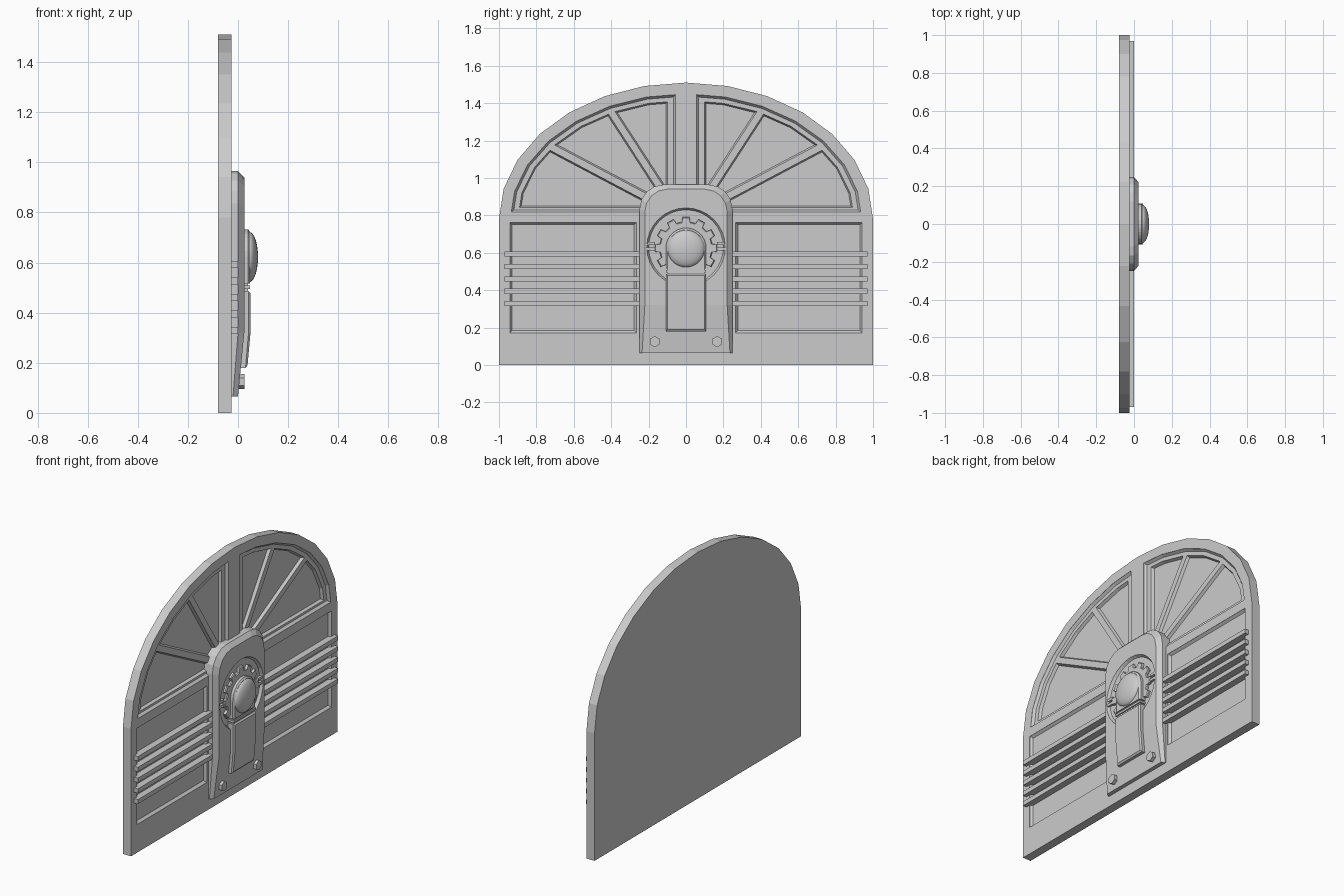
import bpy, bmesh, math
from mathutils import Vector as V

if "Cube" in bpy.data.objects:
    bpy.data.objects.remove(bpy.data.objects["Cube"])

def loft(name, stacks):
    """Closed solids; each stack is a list of equal-length 3D loops."""
    bm = bmesh.new()
    for loops in stacks:
        rings = [[bm.verts.new(p) for p in lp] for lp in loops]
        n = len(rings[0])
        for a, b in zip(rings, rings[1:]):
            for i in range(n):
                j = (i + 1) % n
                bm.faces.new((a[i], a[j], b[j], b[i]))
        bm.faces.new(rings[0])
        bm.faces.new(rings[-1])
    bmesh.ops.recalc_face_normals(bm, faces=bm.faces)
    me = bpy.data.meshes.new(name)
    bm.to_mesh(me)
    bm.free()
    ob = bpy.data.objects.new(name, me)
    bpy.context.collection.objects.link(ob)
    return ob

def at(poly, x, s=1):
    return [(x, s * y, z) for y, z in poly]

def slab(poly, x0, x1, s=1):
    return [at(poly, x0, s), at(poly, x1, s)]

def rect(y0, y1, z0, z1):
    return [(y0, z0), (y1, z0), (y1, z1), (y0, z1)]

def ring(r, cz, n, off=0):
    return [(r * math.cos(off + i * math.tau / n), cz + r * math.sin(off + i * math.tau / n)) for i in range(n)]

def clip(poly, p, d):
    """Keep the part of a convex polygon left of the line through p along d."""
    side = lambda q: d[0] * (q[1] - p[1]) - d[1] * (q[0] - p[0])
    out = []
    for a, b in zip(poly, poly[1:] + poly[:1]):
        sa, sb = side(a), side(b)
        if sa >= 0:
            out.append(a)
        if sa * sb < 0:
            t = sa / (sa - sb)
            out.append((a[0] + t * (b[0] - a[0]), a[1] + t * (b[1] - a[1])))
    res = []
    for q in out:
        if all(math.dist(q, r) > 0.025 for r in res):
            res.append(q)
    return res

def inset(poly, d):
    """Inset a convex counter-clockwise polygon."""
    out = []
    for i, q in enumerate(poly):
        q, a, b = V(q), V(poly[i - 1]), V(poly[(i + 1) % len(poly)])
        e, f = (q - a).normalized(), (b - q).normalized()
        n, m = V((-e.y, e.x)), V((-f.y, f.x))
        out.append(tuple(q + (n + m) * d / (1 + n.dot(m))))
    return out

def recess(poly, top, floor, d, s):
    return [at(poly, 0.02, s), at(poly, top, s), at(inset(poly, d), floor, s)]

def cut(ob, cutter):
    m = ob.modifiers.new("cut", 'BOOLEAN')
    m.operation, m.solver, m.object = 'DIFFERENCE', 'EXACT', cutter
    bpy.context.view_layer.objects.active = ob
    bpy.ops.object.modifier_apply(modifier=m.name)
    bpy.data.objects.remove(cutter)

def arch(a, b, cz=0.78, n=7):
    return [(a * math.cos(i * math.pi / 2 / n), cz + b * math.sin(i * math.pi / 2 / n)) for i in range(2 * n + 1)]

# Arched door slab
door = loft("door_slab", [slab([(-1, 0), (1, 0)] + arch(1, 0.73), -0.08, -0.025)])

# Recessed fan windows and lower panels
def quarter(a, b, y, z):
    p = [(-a, 0), (a, 0)] + arch(a, b)
    return clip(clip(p, (y, 0), (0, -1)), (0, z), (1, 0))

fan = quarter(0.94, 0.67, 0.055, 0.818)
panel = rect(0.265, 0.942, 0.172, 0.762)
cut(door, loft("recess_cutter", [recess(p, -0.026, -0.041, 0.012, s)
                                 for p in (fan, panel) for s in (1, -1)]))

# Panes between the radiating bars
glass = quarter(0.90, 0.635, 0.10, 0.843)
bars = [((0.21, 0.895), (0.72, 1.165)), ((0.145, 0.96), (0.395, 1.345))]
def edge(bar, o):
    p, q = V(bar[0]), V(bar[1])
    d = (q - p).normalized()
    return p + V((-d.y, d.x)) * o, d
lo = [edge(b, -0.018) for b in bars]
hi = [edge(b, 0.018) for b in bars]
panes = [clip(glass, lo[0][0], -lo[0][1]),
         clip(clip(glass, *hi[0]), lo[1][0], -lo[1][1]),
         clip(glass, *hi[1])]
cut(door, loft("pane_cutter", [recess(p, -0.042, -0.058, 0.008, s)
                               for p in panes for s in (1, -1)]))

# Horizontal slats across the lower panels
loft("slats", [slab(rect(0.2, 0.97, z, z + 0.027), -0.045, 0.0, s)
               for z in (0.315, 0.381, 0.447, 0.513, 0.579) for s in (1, -1)])

# Centre plate with chamfered rim, leaning back at the bottom
def plate_loop(w, r, top, x, xb, wb):
    c = w - r
    arc = [(r * math.cos(i * math.pi / 8), top - r + r * math.sin(i * math.pi / 8)) for i in range(5)]
    half = [(w, 0.32)] + [(c + y, z) for y, z in arc]
    pts = half + [(-y, z) for y, z in reversed(half)]
    return [(xb, -wb, 0.065), (xb, wb, 0.065)] + [(x, y, z) for y, z in pts]

back = plate_loop(0.248, 0.13, 0.965, -0.06, -0.06, 0.248)
rim = plate_loop(0.248, 0.13, 0.965, 0.0, -0.02, 0.248)
face = plate_loop(0.22, 0.12, 0.94, 0.025, 0.0, 0.235)
plate = loft("centre_plate", [[back, rim, face]])
bm = bmesh.new()
bm.from_mesh(plate.data)
bm.verts.ensure_lookup_table()
n = len(face)
bmesh.ops.connect_verts(bm, verts=[bm.verts[2 * n + 2], bm.verts[3 * n - 1]])
bm.to_mesh(plate.data)
bm.free()

# Round dish sunk in the plate
cut(plate, loft("dish_cutter", [[at(ring(0.21, 0.63, 32), 0.05), at(ring(0.21, 0.63, 32), 0.024),
                                 at(ring(0.20, 0.63, 32), 0.008)]]))

# Gear inside the dish
def gear(grow):
    pts = []
    for i in range(12):
        for da, r in ((-9, 0.142), (-6.5, 0.168), (6.5, 0.168), (9, 0.142)):
            t = math.radians(90 + 30 * i + da)
            pts.append(((r + grow) * math.cos(t), 0.625 + (r + grow) * math.sin(t)))
    return pts
loft("gear", [[at(gear(0), 0.0), at(gear(0), 0.019), at(gear(-0.005), 0.024)]])

# Small pins either side of the gear
loft("side_pins", [slab(rect(0.165, 0.212, z, z + 0.016), 0.0, 0.022, s)
                   for z in (0.612, 0.642) for s in (1, -1)])

# Handle: rounded head, ribbed neck and tapering grip
def head(w):
    return [(-w, 0.517), (w, 0.517)] + arch(w, w, 0.625, 8)
loft("handle_head", [[at(head(0.108), 0.0), at(head(0.108), 0.04), at(head(0.098), 0.048)]])
loft("handle_neck", [slab(rect(-0.1, 0.1, 0.47, 0.53), 0.0, 0.04),
                     slab(rect(-0.108, 0.108, 0.495, 0.508), 0.0, 0.047)])

def grip(w, z0, z1, xs):
    yz = [(-w, z0), (w, z0), (w, 0.32), (w, z1), (-w, z1), (-w, 0.32)]
    return [(xs[k], y, z) for (y, z), k in zip(yz, (0, 0, 1, 1, 1, 1))]
loft("handle_grip", [[grip(0.108, 0.18, 0.486, (0.0, 0.0)),
                      grip(0.108, 0.18, 0.486, (0.03, 0.042)),
                      grip(0.1, 0.19, 0.478, (0.038, 0.05))]])

# Domed knob on the handle head
rings = [at(ring(0.1 * math.cos(t), 0.622, 32), 0.045 + 0.035 * math.sin(t))
         for t in [math.radians(a) for a in (0, 12, 24, 36, 48, 60, 72, 82, 88)]]
dome = loft("knob_dome", [rings])
bpy.ops.object.select_all(action='DESELECT')
dome.select_set(True)
bpy.context.view_layer.objects.active = dome
bpy.ops.object.shade_smooth_by_angle(angle=math.radians(40))

# Hexagonal bolts at the foot of the plate
bolt = [(y + 0.167, z) for y, z in ring(0.03, 0.125, 6, math.pi / 6)]
loft("bolts", [slab(bolt, -0.02, 0.025, s) for s in (1, -1)])
